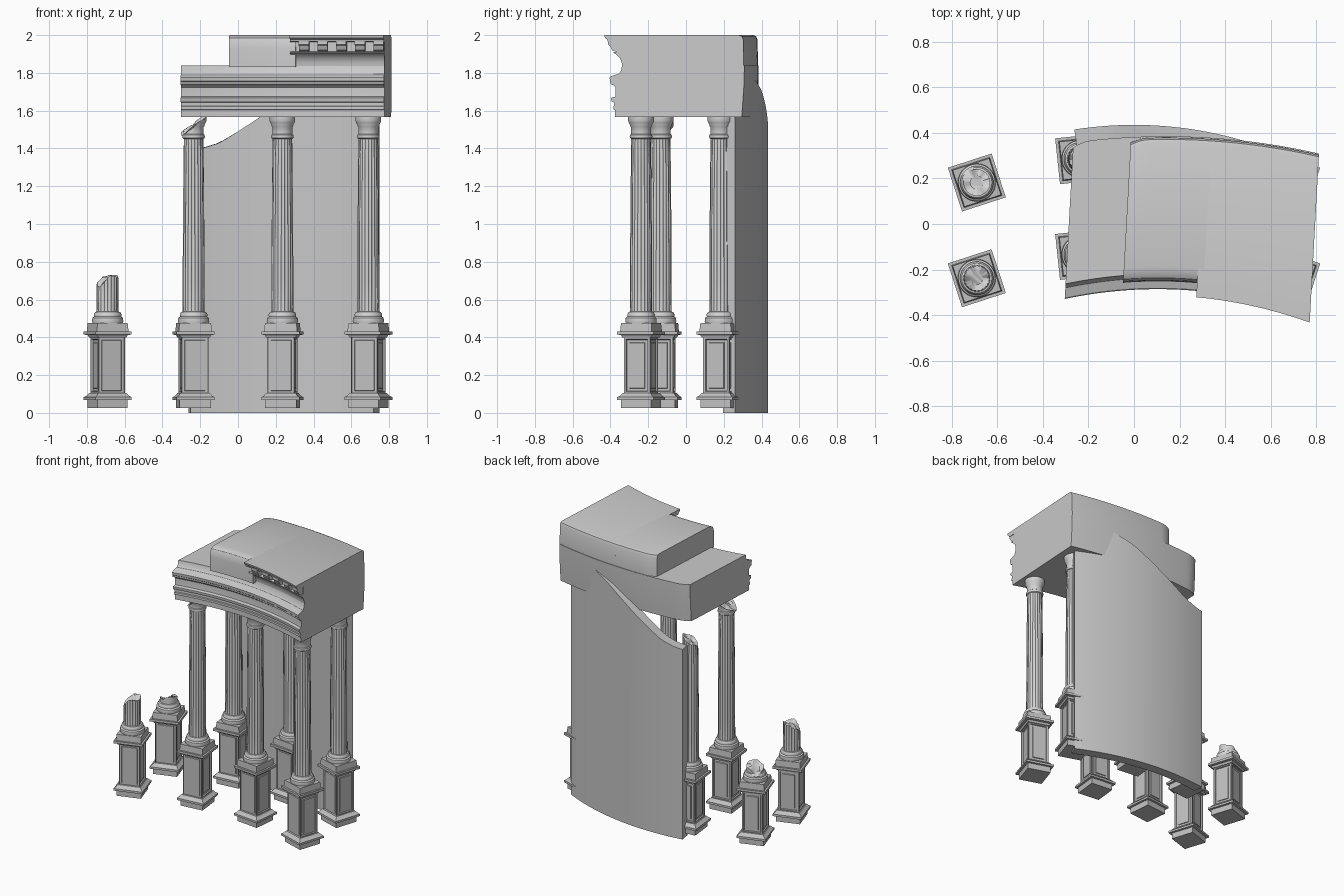
import bpy, bmesh, math
from mathutils import Matrix, Vector

if "Cube" in bpy.data.objects:
    bpy.data.objects.remove(bpy.data.objects["Cube"])


def material(name, v):
    m = bpy.data.materials.new(name)
    m.diffuse_color = (v, v, v, 1)
    m.use_nodes = True
    m.node_tree.nodes["Principled BSDF"].inputs["Base Color"].default_value = m.diffuse_color
    return m


COLUMN = material("pale column stone", 0.66)
STONE = material("entablature stone", 0.60)
PEDESTAL = material("pedestal stone", 0.53)
WALL = material("wall stone", 0.57)


def finish(name, bm, mat, matrix=None, angle=35):
    bmesh.ops.remove_doubles(bm, verts=bm.verts, dist=0.0002)
    bmesh.ops.recalc_face_normals(bm, faces=bm.faces)
    me = bpy.data.meshes.new(name)
    bm.to_mesh(me)
    bm.free()
    me.materials.append(mat)
    me.shade_smooth()
    me.set_sharp_from_angle(angle=math.radians(angle))
    ob = bpy.data.objects.new(name, me)
    bpy.context.collection.objects.link(ob)
    if matrix:
        ob.matrix_world = matrix
    return ob


def loft(bm, sections, cap=True):
    """Skin closed rings of points, and cap both ends."""
    rings = [[bm.verts.new(p) for p in s] for s in sections]
    n = len(rings[0])
    for a, b in zip(rings, rings[1:]):
        for i in range(n):
            j = (i + 1) % n
            bm.faces.new((a[i], a[j], b[j], b[i]))
    if cap:
        bm.faces.new(rings[0][::-1])
        bm.faces.new(rings[-1])
    return rings


def square(h, z):
    return [(-h, -h, z), (h, -h, z), (h, h, z), (-h, h, z)]


# ---- pedestals: stacked slabs around a panelled die
def pedestal(name, matrix):
    bm = bmesh.new()
    for levels in ([(.084, .025), (.084, .07)],
                   [(.101, .068), (.101, .083), (.09, .09), (.078, .105)],
                   [(.078, .398), (.084, .412), (.101, .415), (.101, .432)],
                   [(.088, .43), (.084, .476)]):
        loft(bm, [square(h, z) for h, z in levels])
    rings = loft(bm, [square(.072, .1), square(.072, .402)])
    sides = [f for f in rings[0][0].link_faces] + [f for f in rings[0][2].link_faces]
    sides = [f for f in set(sides) if abs(f.calc_center_median().z - .251) < .01]
    for f in sides:
        bmesh.ops.inset_individual(bm, faces=[f], thickness=.017)
        bmesh.ops.inset_individual(bm, faces=[f], thickness=.004, depth=-.008)
        bmesh.ops.inset_individual(bm, faces=[f], thickness=.02)
        bmesh.ops.inset_individual(bm, faces=[f], thickness=.003, depth=.005)
    finish(name, bm, PEDESTAL, matrix, 25)


# ---- fluted columns, optionally broken off by a height function
BASE = [(.08, .474), (.083, .485), (.081, .503), (.072, .51), (.073, .522), (.066, .534)]
CAPITAL = [(.058, 1.455), (.060, 1.462), (.058, 1.472), (.053, 1.476), (.053, 1.512),
           (.057, 1.517), (.058, 1.524), (.066, 1.54), (.068, 1.545), (.068, 1.568)]


def column(name, matrix, top=1.57, brk=None):
    flutes, per = 20, 4
    n = flutes * per
    prof = [(r, z, 0) for r, z in BASE]
    for i in range(13):
        t = i / 12
        prof.append((.0585 - .0065 * t * t, .536 + t * .915, .05 if 0 < i < 12 else 0))
    prof += [(r, z, 0) for r, z in CAPITAL]
    kept = [p for p in prof if p[1] < top]
    if len(kept) < len(prof):
        kept.append((kept[-1][0], top, kept[-1][2]))
    rings = []
    for r, z, depth in kept:
        ring = []
        for k in range(n):
            a = 2 * math.pi * k / n
            rr = r * (1 - 1.6 * depth * math.sin(math.pi * (k % per) / per))
            x, y = rr * math.cos(a), rr * math.sin(a)
            ring.append((x, y, min(z, brk(x, y)) if brk else z))
        rings.append(ring)
    bm = bmesh.new()
    loops = loft(bm, rings, cap=False)
    bm.faces.new(loops[0][::-1])
    # the broken surface: an uneven middle ring and centre
    mid = [bm.verts.new((v.co.x * .5, v.co.y * .5,
                         (min(top, brk(v.co.x * .5, v.co.y * .5)) - .008 * (1 + math.sin(i * .35)))
                         if brk else v.co.z)) for i, v in enumerate(loops[-1])]
    for i in range(n):
        j = (i + 1) % n
        bm.faces.new((loops[-1][i], loops[-1][j], mid[j], mid[i]))
    bm.faces.new(mid)
    finish(name, bm, COLUMN, matrix, 40)


BREAKS = {
    (0, 0): (.73, lambda x, y: .725 + min(0, x * 1.1 + .008) + .01 * math.sin(60 * y)),
    (0, 1): (.585, lambda x, y: .565 - .4 * y + .3 * x + .012 * math.sin(70 * x)),
    (1, 0): (1.568, lambda x, y: 1.525 + .75 * x + .01 * math.sin(50 * y)),
    (1, 1): (1.45, lambda x, y: 1.41 + .7 * x + .01 * math.sin(60 * y)),
}
for i, x in enumerate((-.69, -.235, .235, .69)):
    for row in (0, 1):
        y = (-.134 if abs(x) < .5 else -.238) + .42 * row
        m = Matrix.Translation((x, y, 0)) @ Matrix.Rotation(-math.asin(x / 2.23), 4, 'Z')
        tag = ("front", "back")[row] + "_" + str(i + 1)
        pedestal("pedestal_" + tag, m)
        column("column_" + tag, m, *BREAKS.get((i, row), ()))


# ---- curved back wall with a broken sloping top
def wall_top(x):
    pts = [(-.3, 1.39), (-.2, 1.4), (-.1, 1.43), (0, 1.49), (.12, 1.565),
           (.22, 1.63), (.35, 1.71), (.5, 1.77), (.9, 1.78)]
    for (x0, z0), (x1, z1) in zip(pts, pts[1:]):
        if x <= x1:
            return z0 + (z1 - z0) * (x - x0) / (x1 - x0)
    return 1.78


bm = bmesh.new()
R, cy = 1.7, .435 - 1.7
sections = []
for i in range(29):
    a = math.asin(-.262 / R) + i / 28 * (math.asin(.75 / R) - math.asin(-.262 / R))
    s, c = math.sin(a), math.cos(a)
    z = wall_top(R * s)
    q = R - .072
    sections.append([(R * s, cy + R * c, 0), (R * s, cy + R * c, z),
                     (q * s, cy + q * c, z), (q * s, cy + q * c, 0)])
loft(bm, sections)
finish("curved_back_wall", bm, WALL)


# ---- entablature: profiles swept along the gentle front and back curves
def front_y(s):
    return -.262 - .26 * (s - .12) ** 2


def back_y(s):
    return .385 - (s - .12) ** 2 / 6


def sweep(name, s0, s1, front, back, steps=28, round_left=0.0):
    bm = bmesh.new()
    sections = []
    for i in range(steps + 1):
        s = s0 + (s1 - s0) * i / steps
        pts = [(front_y(s) - d, z) for d, z in front] + [(back_y(s) + d, z) for d, z in back]
        if round_left:
            # ease the back corner in at the broken end
            pull = round_left * max(0, 1 - (s - s0) / .08) ** 2
            k = len(front)
            pts = pts[:k] + [(y - pull, z) for y, z in pts[k:]]
        sections.append([(s + .055 * y, y, z) for y, z in pts])
    loft(bm, sections)
    return finish(name, bm, STONE, None, 30)


LOWER = [(-.005, 1.567), (-.005, 1.603), (.004, 1.606), (.004, 1.622), (.0, 1.626), (.0, 1.643),
         (.012, 1.647), (.016, 1.657), (.016, 1.668), (-.006, 1.674), (-.008, 1.69),
         (-.008, 1.722), (.004, 1.735), (.018, 1.74), (.018, 1.752), (.022, 1.756),
         (.024, 1.775), (.018, 1.782), (-.024, 1.795), (-.036, 1.81), (-.042, 1.84)]
sweep("entablature", -.286, .795, LOWER,
      [(0, 1.84), (-.002, 1.74), (-.01, 1.62), (-.014, 1.567)], 40, .022)

# parapet block with a rounded front edge, left of the cornice
sweep("parapet_block", -.034, .32,
      [(-.01, 1.83), (-.012, 1.93), (-.016, 1.965), (-.026, 1.985), (-.045, 1.996), (-.075, 2.0)],
      [(-.03, 2.0), (-.014, 1.994), (-.006, 1.975), (-.004, 1.83)], 20, .02)

# projecting cornice on the right
sweep("upper_cornice", .291, .795,
      [(-.042, 1.83), (-.04, 1.855), (-.03, 1.88), (-.008, 1.9), (.004, 1.906), (.004, 1.911),
       (-.03, 1.913), (-.03, 1.964), (.034, 1.966), (.038, 1.978), (.048, 1.985), (.052, 2.0)],
      [(-.03, 2.0), (-.014, 1.994), (-.006, 1.975), (-.004, 1.83)], 24)

# scrolled brackets below the cornice slab
for k in range(5):
    c = .365 + .1 * k
    sweep("cornice_bracket_%d" % (k + 1), c - .027, c + .027,
          [(-.04, 1.914), (-.002, 1.914), (.012, 1.92), (.018, 1.932), (.022, 1.942),
           (.033, 1.95), (.033, 1.967)],
          [(-.62, 1.967), (-.62, 1.914)], 2)
